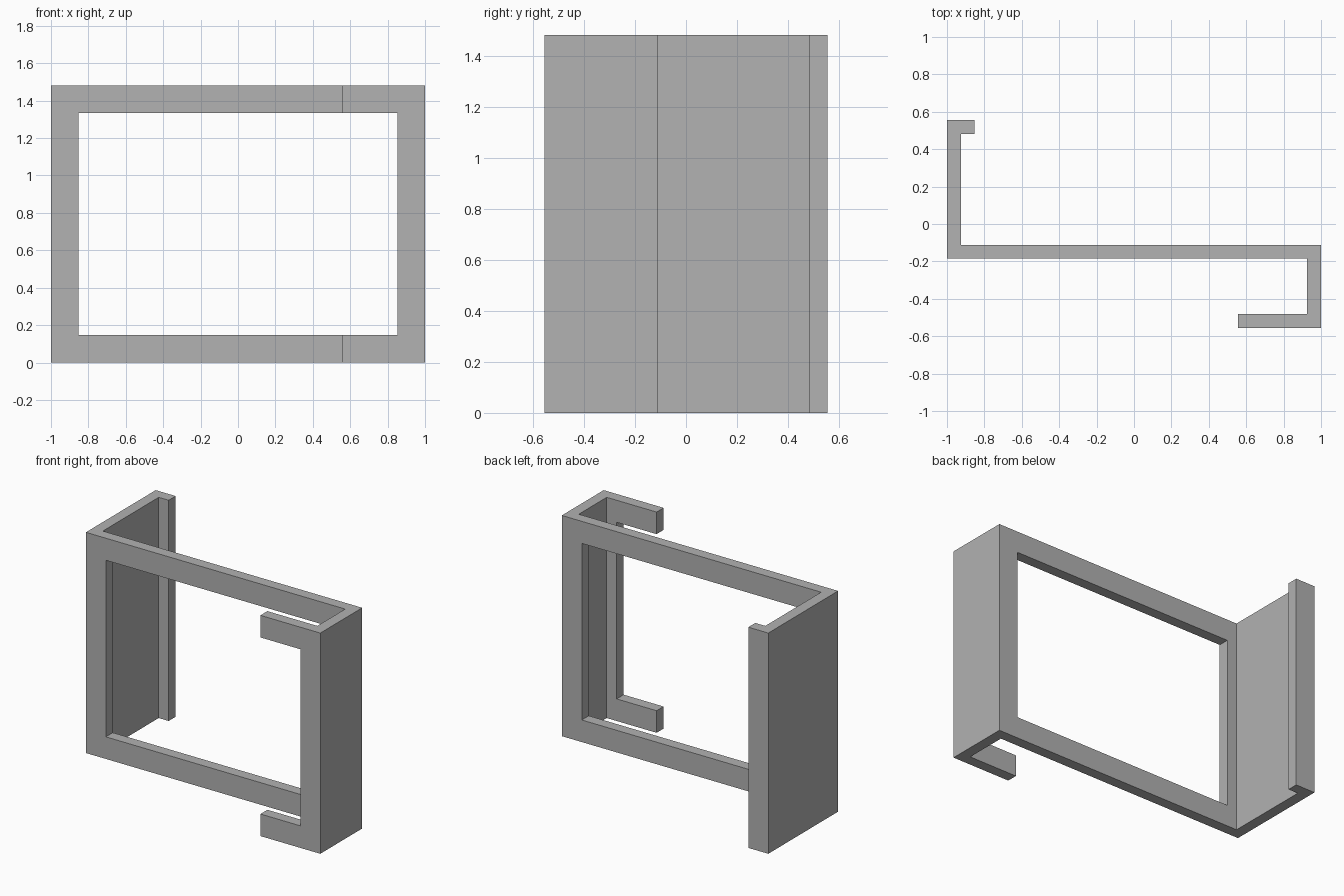
import bpy
import bmesh

cube = bpy.data.objects.get("Cube")
if cube:
    bpy.data.objects.remove(cube, do_unlink=True)

U = 2 / 27          # sheet thickness
HEIGHT = 20 * U
RIM = 2 * U         # frame width around the opening

grey = bpy.data.materials.new("light_grey")
grey.use_nodes = True
colour = (0.445, 0.445, 0.445, 1)
grey.diffuse_color = colour
grey.node_tree.nodes["Principled BSDF"].inputs["Base Color"].default_value = colour


def extrude_profile(name, points, z0, z1):
    """Extrude a plan outline, given in sheet thicknesses, from z0 to z1."""
    bm = bmesh.new()
    base = bm.faces.new([bm.verts.new((x * U, y * U, z0)) for x, y in points])
    top = bmesh.ops.extrude_face_region(bm, geom=[base])["geom"]
    verts = [v for v in top if isinstance(v, bmesh.types.BMVert)]
    bmesh.ops.translate(bm, verts=verts, vec=(0, 0, z1 - z0))
    bmesh.ops.recalc_face_normals(bm, faces=bm.faces)
    mesh = bpy.data.meshes.new(name)
    bm.to_mesh(mesh)
    bm.free()
    mesh.materials.append(grey)
    obj = bpy.data.objects.new(name, mesh)
    bpy.context.collection.objects.link(obj)
    return obj


# Folded bracket: rear lip, right wall, main panel, left wall, front lip
outline = [
    (-13.5, -2.5), (12.5, -2.5), (12.5, -6.5), (7.5, -6.5),
    (7.5, -7.5), (13.5, -7.5), (13.5, -1.5), (-12.5, -1.5),
    (-12.5, 6.5), (-11.5, 6.5), (-11.5, 7.5), (-13.5, 7.5),
]
bracket = extrude_profile("folded_bracket", outline, 0, HEIGHT)

# Opening through the main panel and the front lip
opening = [(-11.5, -9), (11.5, -9), (11.5, 1), (-11.5, 1)]
cutter = extrude_profile("opening_cutter", opening, RIM, HEIGHT - RIM)
cutter.hide_render = True
cutter.hide_viewport = True
cutter.display_type = 'WIRE'

cut = bracket.modifiers.new("opening", 'BOOLEAN')
cut.operation = 'DIFFERENCE'
cut.solver = 'EXACT'
cut.object = cutter
